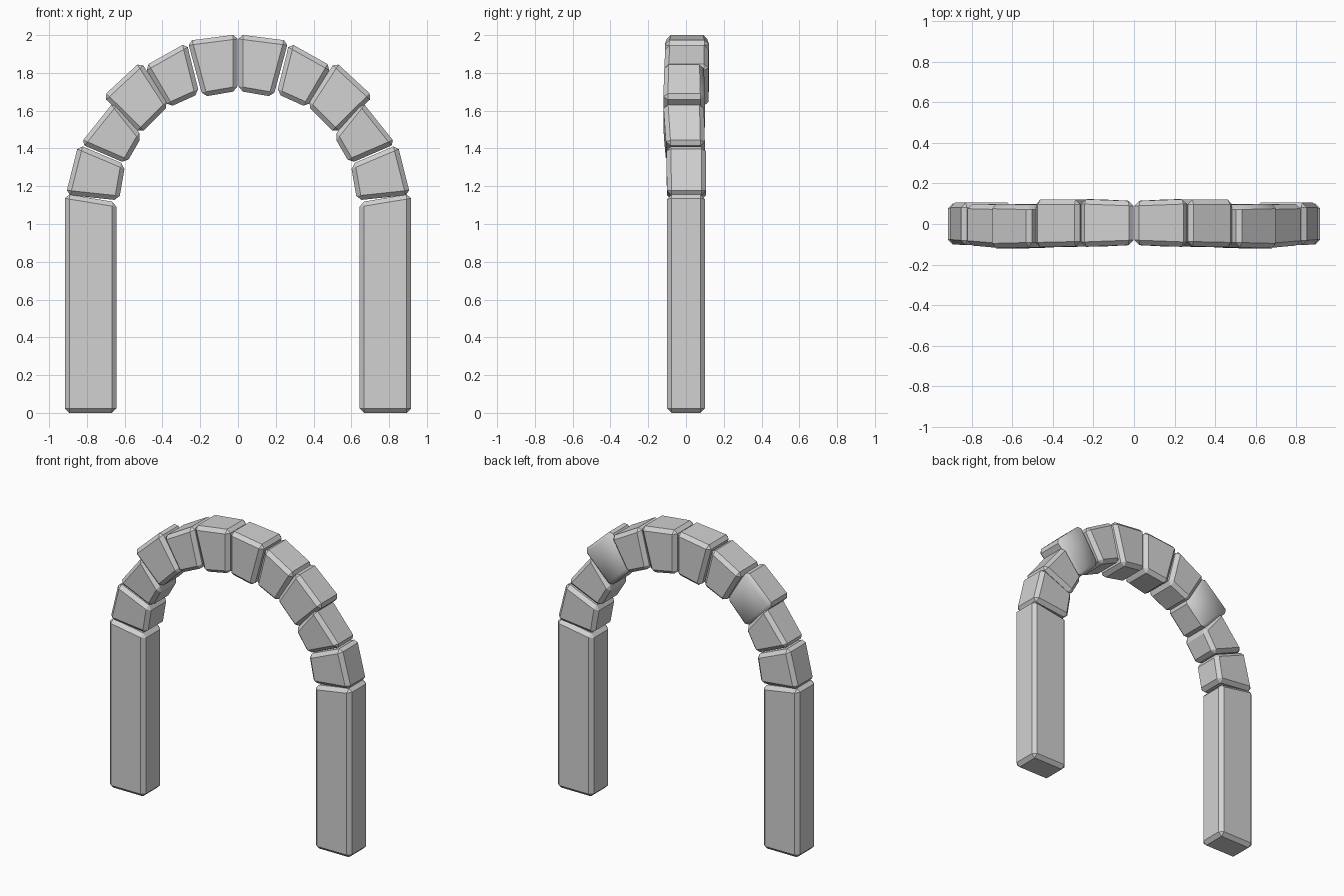
import bpy, bmesh

if "Cube" in bpy.data.objects:
    bpy.data.objects.remove(bpy.data.objects["Cube"])

stone = bpy.data.materials.new("grey stone")
stone.diffuse_color = (0.64, 0.64, 0.64, 1)
stone.use_nodes = True
stone.node_tree.nodes["Principled BSDF"].inputs["Base Color"].default_value = stone.diffuse_color

# name: outline in (x, z) as lower outer, lower inner, upper inner, upper outer;
# then front/back depth at the lower end and at the upper end
BLOCKS = {
    "pillar": ([(.917, 0), (.643, 0), (.643, 1.115), (.917, 1.16)],
               (-.10, .10), (-.10, .10)),
    "arch_stone_1": ([(.912, 1.155), (.63, 1.125), (.597, 1.315), (.845, 1.42)],
                     (-.10, .105), (-.105, .105)),
    "arch_stone_2": ([(.835, 1.425), (.592, 1.32), (.508, 1.465), (.655, 1.65)],
                     (-.105, .10), (-.12, .095)),
    "arch_stone_3": ([(.715, 1.675), (.515, 1.478), (.365, 1.63), (.515, 1.86)],
                     (-.12, .10), (-.115, .095)),
    "arch_stone_4": ([(.495, 1.835), (.367, 1.617), (.205, 1.69), (.272, 1.96)],
                     (-.115, .12), (-.11, .12)),
    "arch_stone_5": ([(.267, 1.97), (.187, 1.673), (.002, 1.705), (.002, 2.004)],
                     (-.113, .123), (-.103, .113)),
}


def make_block(name, outline, low, high, side):
    """Chamfered stone with a four-sided outline."""
    bm = bmesh.new()
    depths = (low, low, high, high)
    front = [bm.verts.new((side * x, d[0], z)) for (x, z), d in zip(outline, depths)]
    back = [bm.verts.new((side * x, d[1], z)) for (x, z), d in zip(outline, depths)]
    bm.faces.new(front)
    bm.faces.new(back[::-1])
    for i in range(4):
        j = (i + 1) % 4
        bm.faces.new((front[i], back[i], back[j], front[j]))
    bmesh.ops.bevel(bm, geom=bm.edges[:], offset=0.024, segments=1,
                    affect='EDGES', clamp_overlap=True)
    bmesh.ops.recalc_face_normals(bm, faces=bm.faces[:])
    bm.normal_update()
    # the third stone has a softly shaded back
    for f in bm.faces:
        f.smooth = name.startswith("arch_stone_3") and f.normal.y > 0.5
    me = bpy.data.meshes.new(name)
    bm.to_mesh(me)
    bm.free()
    me.materials.append(stone)
    bpy.context.collection.objects.link(bpy.data.objects.new(name, me))


# Both halves of the arch
for label, side in (("left", -1), ("right", 1)):
    for name, (outline, low, high) in BLOCKS.items():
        make_block(f"{name}_{label}", outline, low, high, side)
